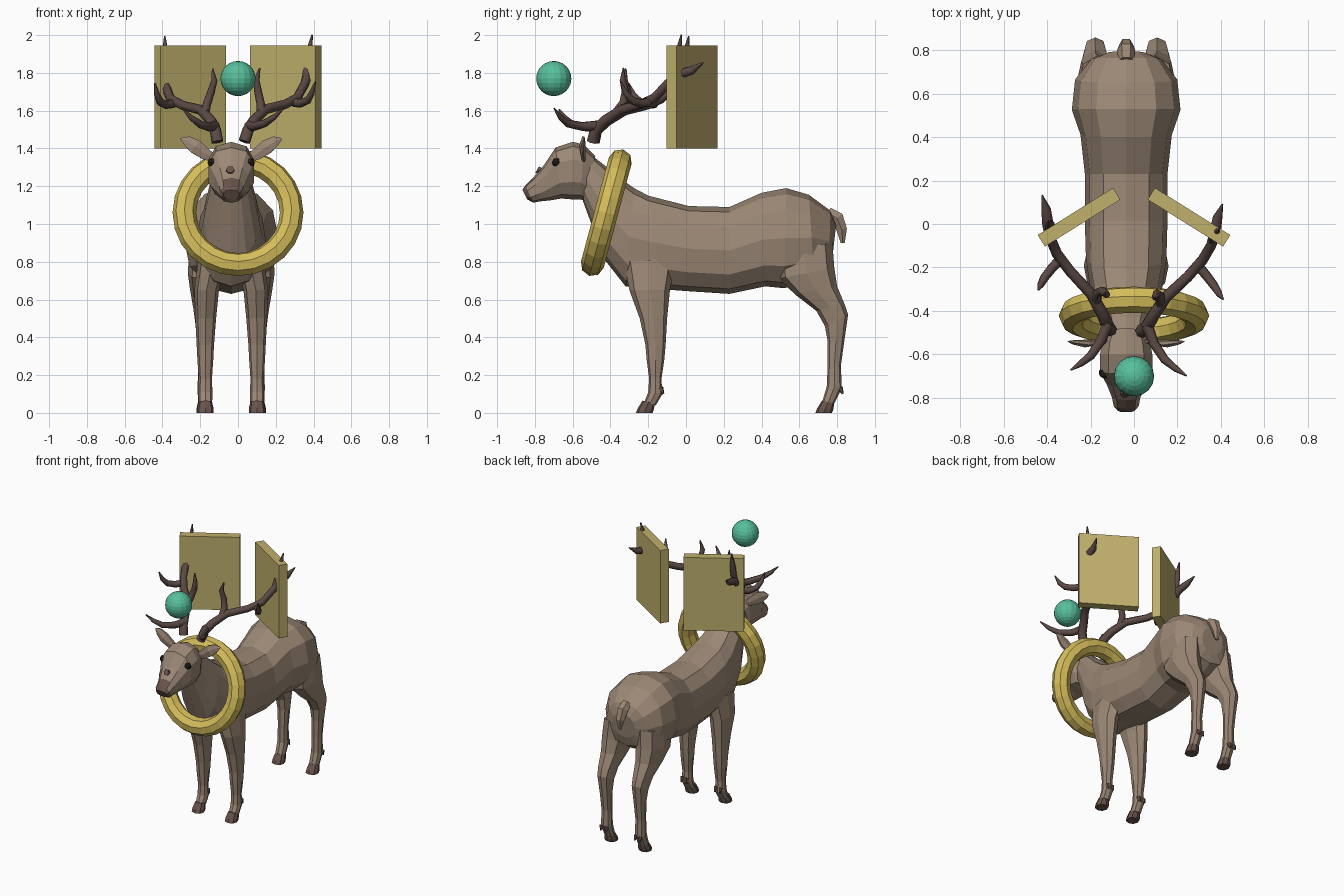
import bpy, bmesh, math
from mathutils import Vector

if "Cube" in bpy.data.objects:
    bpy.data.objects.remove(bpy.data.objects["Cube"])

CX = -0.036  # centre line of the animal


def colour(name, r, g, b):
    m = bpy.data.materials.new(name)
    m.diffuse_color = [(c / 255) ** 2.2 for c in (r, g, b)] + [1]
    m.use_nodes = True
    m.node_tree.nodes["Principled BSDF"].inputs["Base Color"].default_value = m.diffuse_color
    return m


FUR = colour("fur_brown", 154, 135, 117)
DARK = colour("hoof_brown", 104, 84, 76)
ANTLER = colour("antler_brown", 92, 75, 70)
EYE = colour("eye_black", 45, 38, 36)
GOLD = colour("ring_gold", 212, 188, 92)
PANEL = colour("panel_khaki", 190, 174, 108)
TEAL = colour("orb_teal", 88, 190, 155)


def mesh_from_rings(name, rings, mat, x=0.0, mirror=False):
    """Skin a list of equal-length vertex rings and cap both ends."""
    bm = bmesh.new()
    vr = [[bm.verts.new(p) for p in ring] for ring in rings]
    n = len(vr[0])
    for a, b in zip(vr, vr[1:]):
        for i in range(n):
            bm.faces.new((a[i], a[(i + 1) % n], b[(i + 1) % n], b[i]))
    bm.faces.new(vr[0])
    bm.faces.new(vr[-1])
    bmesh.ops.recalc_face_normals(bm, faces=bm.faces)
    me = bpy.data.meshes.new(name)
    bm.to_mesh(me)
    bm.free()
    me.materials.append(mat)
    ob = bpy.data.objects.new(name, me)
    ob.location.x = x
    bpy.context.collection.objects.link(ob)
    if mirror:
        ob.modifiers.new("mirror", 'MIRROR')
    return ob


def loft(name, sections, mat, n=10, power=0.85, mirror=False):
    """Sections: x centre, half width, (y, z) of one side, (y, z) of the other."""
    rings = []
    for x, w, a, b in sections:
        a, b = Vector((x, *a)), Vector((x, *b))
        mid, half = (a + b) / 2, (a - b) / 2
        ring = []
        for i in range(n):
            t = 2 * math.pi * i / n
            s, c = math.sin(t), math.cos(t)
            s = math.copysign(abs(s) ** power, s)
            c = math.copysign(abs(c) ** power, c)
            ring.append(mid + half * c + Vector((w * s, 0, 0)))
        rings.append(ring)
    return mesh_from_rings(name, rings, mat, CX, mirror)


def tube(name, pts, radii, mat, n=7, flat=1.0, x=0.0, mirror=False):
    """Tapered tube along a path, optionally flattened across one axis."""
    pts = [Vector(p) for p in pts]
    rings, q, prev = [], None, None
    for i, p in enumerate(pts):
        t = (pts[min(i + 1, len(pts) - 1)] - pts[max(i - 1, 0)]).normalized()
        q = t.to_track_quat('Z', 'Y') if q is None else prev.rotation_difference(t) @ q
        prev = t
        r = radii[i]
        rings.append([p + q @ Vector((flat * r * math.cos(k * math.tau / n),
                                      r * math.sin(k * math.tau / n), 0)) for k in range(n)])
    return mesh_from_rings(name, rings, mat, x, mirror)


# Torso and neck
loft("torso", [
    (0, .09, (.795, 1.00), (.775, .82)),
    (0, .16, (.765, 1.07), (.755, .75)),
    (0, .235, (.65, 1.155), (.68, .70)),
    (0, .25, (.53, 1.19), (.52, .66)),
    (0, .21, (.40, 1.165), (.42, .67)),
    (0, .19, (.23, 1.09), (.23, .63)),
    (0, .19, (.015, 1.095), (0, .645)),
    (0, .185, (-.20, 1.15), (-.13, .655)),
    (0, .165, (-.275, 1.19), (-.32, .67)),
    (0, .145, (-.36, 1.25), (-.43, .81)),
    (0, .12, (-.43, 1.31), (-.49, .97)),
    (0, .095, (-.52, 1.38), (-.545, 1.12))], FUR, n=12)

# Head, with a dark nose at the tip
head = loft("head", [
    (0, .085, (-.48, 1.36), (-.52, 1.12)),
    (0, .115, (-.54, 1.42), (-.56, 1.13)),
    (0, .125, (-.60, 1.435), (-.60, 1.13)),
    (0, .125, (-.69, 1.405), (-.66, 1.135)),
    (0, .092, (-.75, 1.315), (-.72, 1.125)),
    (0, .068, (-.81, 1.245), (-.77, 1.12)),
    (0, .060, (-.85, 1.205), (-.81, 1.113)),
    (0, .042, (-.866, 1.18), (-.84, 1.13))], FUR, n=10, power=.8)
head.data.materials.append(DARK)
for f in head.data.polygons:
    if f.center.y < -.828:
        f.material_index = 1

# Ears, eyes, forehead spot, tail
tube("ears", [(.09, -.54, 1.345), (.135, -.545, 1.37), (.19, -.55, 1.41), (.235, -.545, 1.44),
              (.268, -.54, 1.452)], [.022, .036, .044, .03, .004], FUR, n=6, flat=.4, x=CX, mirror=True)
tube("eyes", [(.10, -.685, 1.325), (.113, -.692, 1.325), (.121, -.697, 1.325)],
     [.026, .022, .008], EYE, n=6, x=CX, mirror=True)
tube("forehead_spot", [(-.005, -.765, 1.275), (-.005, -.788, 1.288)], [.022, .022], DARK, n=6, x=CX)
tube("tail", [(0, .75, 1.06), (0, .80, 1.03), (0, .825, .97), (0, .83, .90)],
     [.035, .042, .032, .012], FUR, n=6, x=CX)

# Legs
loft("front_legs", [
    (.10, .075, (-.33, .80), (-.05, .82)),
    (.13, .065, (-.30, .65), (-.085, .65)),
    (.135, .055, (-.245, .50), (-.10, .50)),
    (.137, .046, (-.215, .36), (-.108, .36)),
    (.137, .042, (-.208, .28), (-.115, .28)),
    (.137, .035, (-.195, .18), (-.13, .18)),
    (.137, .038, (-.20, .11), (-.125, .10)),
    (.137, .036, (-.222, .055), (-.16, .04))], FUR, n=8, mirror=True)
loft("hind_legs", [
    (.13, .09, (.47, .86), (.775, .90)),
    (.14, .09, (.49, .71), (.785, .77)),
    (.142, .075, (.58, .625), (.80, .67)),
    (.143, .058, (.69, .54), (.842, .57)),
    (.142, .05, (.735, .46), (.858, .52)),
    (.14, .04, (.75, .38), (.838, .38)),
    (.14, .035, (.75, .25), (.82, .25)),
    (.14, .038, (.745, .14), (.825, .13)),
    (.14, .036, (.72, .055), (.78, .04))], FUR, n=8, mirror=True)

# Hooves and dewclaws
for name, x, y in (("front", .137, -.265), ("hind", .14, .685)):
    loft(name + "_hooves", [
        (x, .036, (y + .035, .065), (y + .10, .05)),
        (x, .044, (y + .01, .025), (y + .095, .02)),
        (x, .044, (y, 0), (y + .088, 0))], DARK, n=8, mirror=True)
    for side in (-.02, .02):
        yy = y + .13
        tube(name + "_dewclaws", [(x + side, yy, .135), (x + side, yy + .015, .10)],
             [.016, .006], DARK, n=5, x=CX, mirror=True)


# Antlers: one set of branches, leaned and turned slightly as a pair
def place(p, s):
    x, y, z = p
    x *= s
    return (CX + x + .07 * (z - 1.45), y - .05 * x, z + .01 * x)


BRANCHES = {
    "beam": ([(.072, -.49, 1.435), (.088, -.475, 1.50), (.115, -.42, 1.55), (.17, -.33, 1.605),
              (.27, -.23, 1.63), (.335, -.15, 1.665), (.37, -.08, 1.74), (.385, -.02, 1.79),
              (.395, .05, 1.81), (.415, .112, 1.85)],
             [.032, .031, .029, .027, .025, .025, .024, .027, .023, .004]),
    "front_tine": ([(.09, -.46, 1.52), (.12, -.54, 1.515), (.17, -.615, 1.53), (.22, -.655, 1.565),
                    (.266, -.685, 1.61)], [.028, .024, .021, .015, .004]),
    "upright_tine": ([(.15, -.36, 1.59), (.142, -.325, 1.64), (.125, -.315, 1.70), (.112, -.33, 1.76),
                      (.125, -.325, 1.825)], [.025, .023, .021, .017, .004]),
    "side_tine": ([(.32, -.18, 1.64), (.355, -.22, 1.635), (.39, -.265, 1.65), (.41, -.30, 1.69),
                   (.425, -.325, 1.75)], [.024, .023, .021, .016, .004]),
    "rear_tine": ([(.375, -.06, 1.76), (.375, -.03, 1.83), (.38, -.02, 1.90), (.39, -.005, 1.998)],
                  [.022, .022, .02, .004]),
}
for s, side in ((-1, "left"), (1, "right")):
    for name, (pts, radii) in BRANCHES.items():
        ob = tube(f"{side}_antler_{name}", [place(p, s) for p in pts], radii, ANTLER)
        for f in ob.data.polygons:
            f.use_smooth = len(f.vertices) == 4

# Collar ring
bpy.ops.mesh.primitive_torus_add(major_segments=24, minor_segments=8, major_radius=.284,
                                 minor_radius=.0625, location=(0, -.422, 1.06),
                                 rotation=(math.radians(75), 0, 0))
ring = bpy.context.object
ring.name = "collar_ring"
ring.data.materials.append(GOLD)

# Floating orb
bpy.ops.mesh.primitive_uv_sphere_add(segments=16, ring_count=12, radius=.093, location=(0, -.70, 1.77))
orb = bpy.context.object
orb.name = "orb"
orb.data.materials.append(TEAL)

# Angled panels
for s, side in ((-1, "left"), (1, "right")):
    bpy.ops.mesh.primitive_cube_add(size=1, location=(s * .253, .031, 1.673),
                                    rotation=(0, 0, -s * math.radians(32)))
    ob = bpy.context.object
    ob.name = side + "_panel"
    ob.scale = (.409, .063, .545)
    ob.data.materials.append(PANEL)
